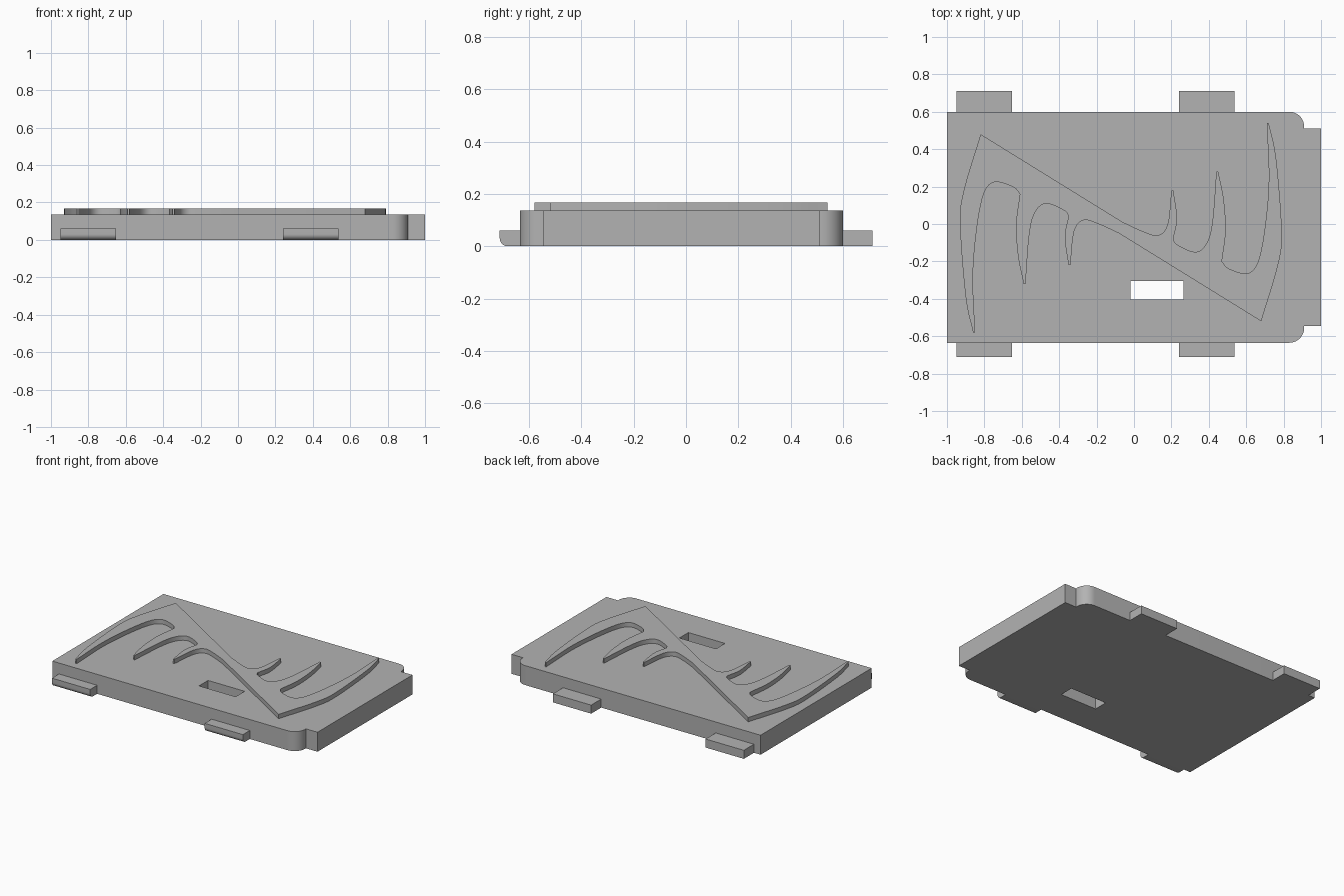
import bpy
from math import cos, sin, pi
from mathutils import Vector

cube = bpy.data.objects.get("Cube")
if cube:
    bpy.data.objects.remove(cube, do_unlink=True)

grey = bpy.data.materials.new("plain grey")
grey.use_nodes = True
colour = (0.45, 0.45, 0.45, 1)
grey.diffuse_color = colour
shader = next(n for n in grey.node_tree.nodes if n.type == "BSDF_PRINCIPLED")
shader.inputs["Base Color"].default_value = colour


def prism(name, loops, depth, location, rotation=(0, 0, 0)):
    """Solid from closed outlines (inner loops become holes), centred on its depth."""
    curve = bpy.data.curves.new(name, "CURVE")
    curve.dimensions = "2D"
    curve.fill_mode = "BOTH"
    curve.extrude = depth / 2
    for loop in loops:
        spline = curve.splines.new("POLY")
        spline.points.add(len(loop) - 1)
        for point, (x, y) in zip(spline.points, loop):
            point.co = (x, y, 0, 1)
        spline.use_cyclic_u = True
    obj = bpy.data.objects.new(name, curve)
    bpy.context.collection.objects.link(obj)
    obj.location = location
    obj.rotation_euler = rotation
    bpy.ops.object.select_all(action="DESELECT")
    obj.select_set(True)
    bpy.context.view_layer.objects.active = obj
    bpy.ops.object.convert(target="MESH")
    obj = bpy.context.object
    obj.data.materials.clear()
    obj.data.materials.append(grey)
    bpy.ops.object.shade_smooth_by_angle(angle=pi / 6)
    return obj


def arc(cx, cy, radius, start, end, steps=10):
    angles = [start + (end - start) * i / steps for i in range(steps + 1)]
    return [(cx + radius * cos(a), cy + radius * sin(a)) for a in angles]


def smooth_path(points, steps=5):
    """Catmull-Rom curve through the points, leaving out the last one."""
    p = [Vector(q) for q in points]
    p = [2 * p[0] - p[1]] + p + [2 * p[-1] - p[-2]]
    path = []
    for a, b, c, d in zip(p, p[1:], p[2:], p[3:]):
        for i in range(steps):
            t = i / steps
            path.append((2 * b + (c - a) * t + (2 * a - 5 * b + 4 * c - d) * t ** 2
                         + (3 * b - a - 3 * c + d) * t ** 3) / 2)
    return path


# Main plate: square left end, rounded right corners, end tongue and a slot
top, back, front, shoulder, radius = 0.137, 0.6, -0.635, 0.91, 0.08
outline = [(-1, back), (-1, front)]
outline += arc(shoulder - radius, front + radius, radius, -pi / 2, 0)
outline += [(shoulder, -0.545), (1, -0.545), (1, 0.51), (shoulder, 0.51)]
outline += arc(shoulder - radius, back - radius, radius, 0, pi / 2)
slot = [(-0.02, -0.405), (0.265, -0.405), (0.265, -0.305), (-0.02, -0.305)]
prism("cover_plate", [outline, slot], top, (0, 0, top / 2))

# Raised feathered relief: one half, then the same half turned half way round
spans = [
    [(-.75, .5), (-.84, .2), (-.86, .02), (-.83, -.37), (-.79, -.56)],
    [(-.78, -.56), (-.79, -.22), (-.75, .12), (-.69, .24), (-.58, .22), (-.54, .18)],
    [(-.54, .18), (-.56, .02), (-.55, -.15), (-.52, -.3)],
    [(-.51, -.3), (-.49, -.04), (-.46, .08), (-.4, .13), (-.3, .09), (-.28, .06)],
    [(-.28, .06), (-.3, -.05), (-.28, -.2)],
    [(-.27, -.2), (-.25, -.02), (-.2, .04), (-.12, .02), (-.01, -.03)],
]
half = []
for span in spans:
    half += smooth_path(span)
    if span[-1][1] < 0:
        half.append(Vector(span[-1]))
relief = half + [-p for p in half]
relief_height = 0.031
prism("raised_relief", [relief], relief_height, (-0.07, -0.02, top + relief_height / 2))

# Clips along both long edges; the front ones have a rounded lower lip
lip = 0.03
back_profile = [(back, 0), (0.712, 0), (0.712, 0.06), (back, 0.06)]
front_profile = [(front, 0.06), (-0.712, 0.06)]
front_profile += arc(-0.712 + lip, lip, lip, pi, 1.5 * pi, 8) + [(front, 0)]
for side, x in (("right", -0.8), ("left", 0.388)):
    for edge, profile in (("back", back_profile), ("front", front_profile)):
        prism(f"{edge}_{side}_clip", [profile], 0.297, (x, 0, 0), (pi / 2, 0, pi / 2))
